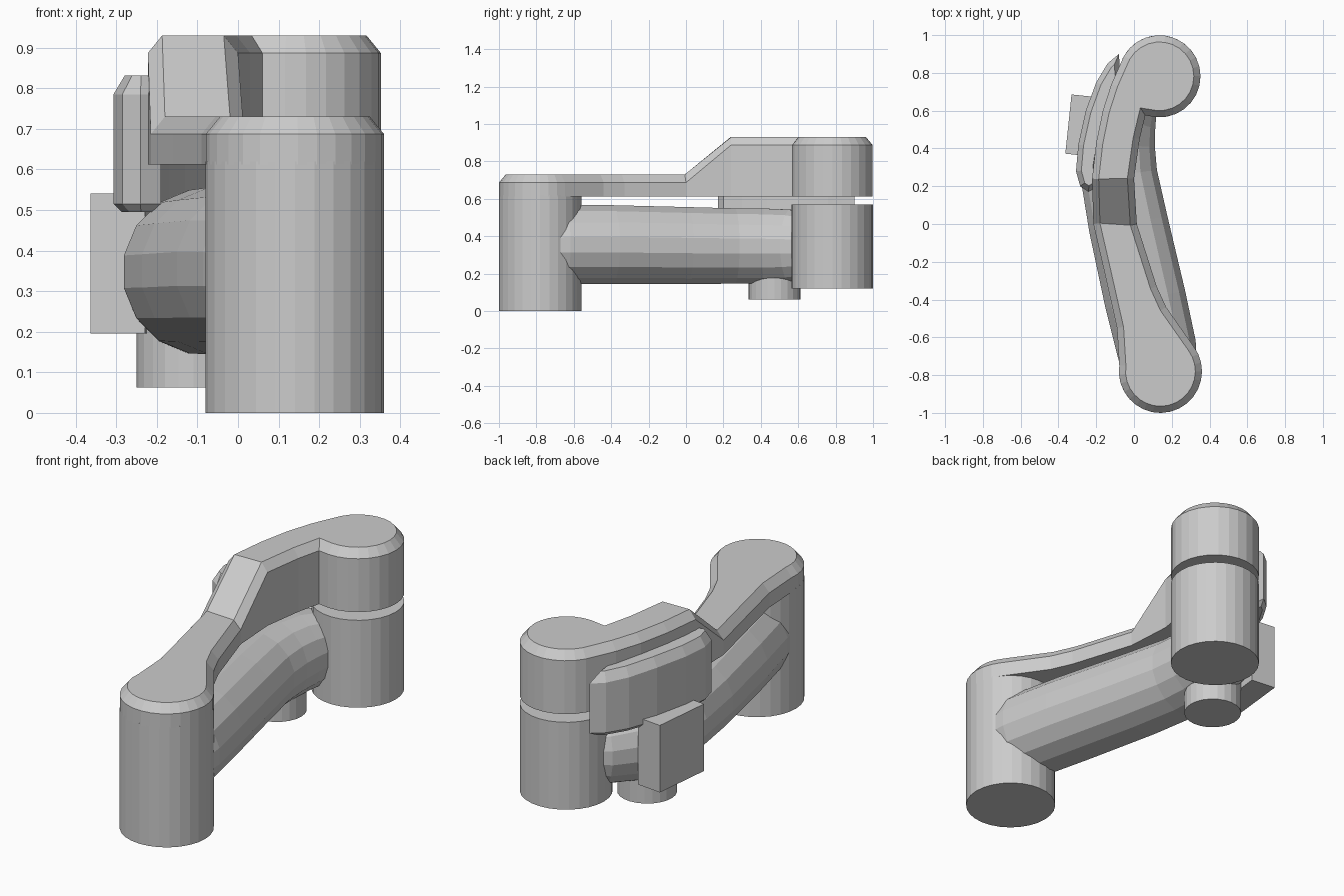
import bpy, bmesh
from math import sin, cos, pi, radians
from mathutils import Vector, Matrix

if "Cube" in bpy.data.objects:
    bpy.data.objects.remove(bpy.data.objects["Cube"])

FRONT, R_FRONT = Vector((0.14, -0.78)), 0.22
BACK, R_BACK = Vector((0.135, 0.782)), 0.217


def make(name, bm):
    bmesh.ops.recalc_face_normals(bm, faces=bm.faces)
    me = bpy.data.meshes.new(name)
    bm.to_mesh(me)
    bm.free()
    ob = bpy.data.objects.new(name, me)
    bpy.context.collection.objects.link(ob)
    return ob


def cylinder(name, c, r, z0, z1, n=28):
    bm = bmesh.new()
    bmesh.ops.create_cone(bm, cap_ends=True, segments=n, radius1=r, radius2=r, depth=z1 - z0,
                          matrix=Matrix.Translation((c[0], c[1], (z0 + z1) / 2)))
    return make(name, bm)


def arc(c, r, a0, a1, n):
    angles = [radians(a0 + (a1 - a0) * i / n) for i in range(n + 1)]
    return [Vector((c[0] + r * cos(a), c[1] + r * sin(a))) for a in angles]


def inset(pts, d):
    # mitred inward offset of a counter-clockwise outline
    out = []
    for i, p in enumerate(pts):
        a = (p - pts[i - 1]).normalized()
        b = (pts[(i + 1) % len(pts)] - p).normalized()
        na, nb = Vector((-a.y, a.x)), Vector((-b.y, b.x))
        out.append(p + (na + nb) * d / (1 + na.dot(nb)))
    return out


def bridge(bm, a, b):
    for i in range(len(a)):
        j = (i + 1) % len(a)
        bm.faces.new((a[i], a[j], b[j], b[i]))


def ring(bm, pts, z):
    return [bm.verts.new((p.x, p.y, z(p) if callable(z) else z)) for p in pts]


# Joint housings
cylinder("front_joint_housing", FRONT, R_FRONT, 0.0, 0.62)
cylinder("rear_joint_housing", BACK, R_BACK, 0.12, 0.57)

# Stepped, chamfered top cover
rear = [Vector(p) for p in [(0.0, 0.24), (0.03, 0.45), (0.06, 0.575)]]
rear += arc(BACK, R_BACK, -95, 150, 18)
rear += [Vector(p) for p in [(-0.12, 0.74), (-0.165, 0.6), (-0.2, 0.43), (-0.222, 0.24)]]
front = [Vector(p) for p in [(-0.215, 0.0), (-0.16, -0.24), (-0.09, -0.55)]]
front += arc(FRONT, R_FRONT, 172, 397, 18)
front += [Vector(p) for p in [(0.17, -0.44), (0.12, -0.33), (0.015, 0.0)]]
outline, n = rear + front, len(rear)
heights = [0.93] * n + [0.73] * len(front)
bm = bmesh.new()
low = ring(bm, outline, 0.612)
side = ring(bm, outline, 0)
top = ring(bm, inset(outline, 0.035), 0)
for s, t, h in zip(side, top, heights):
    s.co.z, t.co.z = h - 0.043, h
bridge(bm, low, side)
bridge(bm, side, top)
bm.faces.new(low)
bm.faces.new(top[:n])
bm.faces.new(top[n:])
bm.faces.new((top[n - 1], top[n], top[-1], top[0]))
make("stepped_top_cover", bm)

# Lower arm tube: x, y, half width, half height, centre height
stations = [(0.14, -0.78, 0.2, 0.2, 0.35), (0.12, -0.66, 0.215, 0.215, 0.355),
            (0.06, -0.4, 0.22, 0.215, 0.355), (-0.03, 0.0, 0.215, 0.21, 0.35),
            (-0.08, 0.26, 0.207, 0.205, 0.348), (-0.085, 0.42, 0.2, 0.205, 0.347),
            (-0.06, 0.56, 0.185, 0.2, 0.346), (0.0, 0.68, 0.15, 0.185, 0.345),
            (0.1, 0.78, 0.1, 0.15, 0.345)]
bm = bmesh.new()
rings = []
for i, (x, y, w, h, z) in enumerate(stations):
    a, b = stations[max(i - 1, 0)], stations[min(i + 1, len(stations) - 1)]
    t = Vector((b[0] - a[0], b[1] - a[1])).normalized()
    rings.append([bm.verts.new((x + t.y * w * cos(k), y - t.x * w * cos(k), z + h * sin(k)))
                  for k in [2 * pi * (j + 0.5) / 16 for j in range(16)]])
for a, b in zip(rings, rings[1:]):
    bridge(bm, a, b)
bm.faces.new(rings[0])
bm.faces.new(rings[-1])
make("arm_tube", bm)

# Curved side panel with chamfered rim
outer = [(-0.08, 0.9), (-0.14, 0.85), (-0.2, 0.75), (-0.255, 0.6), (-0.295, 0.42),
         (-0.307, 0.28), (-0.285, 0.2), (-0.24, 0.17)]
inner = [(-0.19, 0.2), (-0.19, 0.3), (-0.17, 0.43), (-0.13, 0.6), (-0.07, 0.76)]
panel = [Vector(p) for p in outer + inner]


def slope(base):
    return lambda p: base - 0.05 * max(0, p.y - 0.6)


bm = bmesh.new()
levels = [ring(bm, inset(panel, d), z) for d, z in
          [(0.02, 0.495), (0.0, 0.515), (0.0, slope(0.785)), (0.028, slope(0.832))]]
for a, b in zip(levels, levels[1:]):
    bridge(bm, a, b)
bm.faces.new(levels[0])
bm.faces.new(levels[-1])
make("side_panel", bm)

# Connector box on the outer side
bm = bmesh.new()
bmesh.ops.create_cube(bm, size=1, matrix=Matrix.Translation((-0.28, 0.522, 0.368))
                      @ Matrix.Rotation(radians(-6), 4, 'Z') @ Matrix.Diagonal((0.135, 0.315, 0.345, 1)))
make("connector_box", bm)

# Small foot under the rear of the arm
cylinder("under_boss", (-0.11, 0.473), 0.14, 0.063, 0.32, 24)
